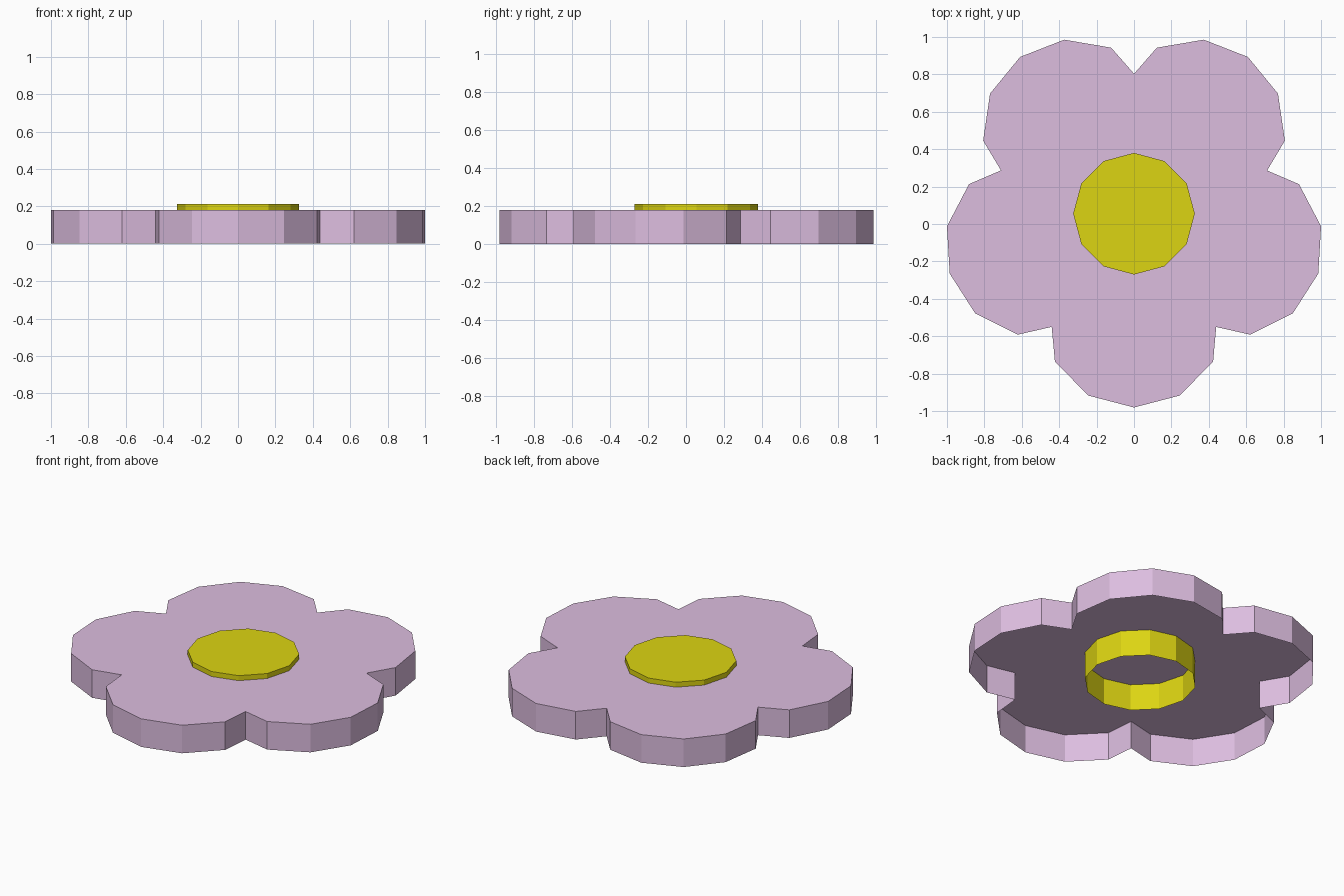
import bpy
import bmesh
from math import sin, cos, pi, tau
from mathutils import Matrix, Vector

if "Cube" in bpy.data.objects:
    bpy.data.objects.remove(bpy.data.objects["Cube"], do_unlink=True)

CENTRE_Y = 0.055


def material(name, colour):
    mat = bpy.data.materials.new(name)
    mat.use_nodes = True
    mat.diffuse_color = (*colour, 1)
    mat.node_tree.nodes["Principled BSDF"].inputs["Base Color"].default_value = (*colour, 1)
    return mat


def open_shell(name, outline, bottom, top, mat):
    """Flat top with walls hanging from it, open underneath."""
    bm = bmesh.new()
    upper = [bm.verts.new((p.x, p.y, top)) for p in outline]
    lower = [bm.verts.new((p.x, p.y, bottom)) for p in outline]
    bm.faces.new(upper)
    for i in range(len(outline)):
        j = (i + 1) % len(outline)
        bm.faces.new((lower[i], lower[j], upper[j], upper[i]))
    mesh = bpy.data.meshes.new(name)
    bm.to_mesh(mesh)
    bm.free()
    mesh.materials.append(mat)
    obj = bpy.data.objects.new(name, mesh)
    obj.location.y = CENTRE_Y
    bpy.context.collection.objects.link(obj)
    return obj


lilac = material("lilac", (0.72, 0.51, 0.74))
yellow = material("yellow", (0.72, 0.66, 0.006))

# One petal pointing to the front, from its notch round to the far side
half = [(-0.44, -0.605), (-0.423, -0.79), (-0.245, -0.972)]
petal = [Vector(p) for p in half] + [Vector((0, -1.036))]
petal += [Vector((-x, y)) for x, y in reversed(half[1:])]

# Five petals make the flower outline
outline = []
for k in range(5):
    turn = Matrix.Rotation(k * tau / 5, 2)
    outline += [turn @ p for p in petal]
open_shell("petals", outline, 0, 0.18, lilac)

# Twelve-sided flower centre, passing through the petals
disc = [Vector((0.325 * sin(-a * pi / 6), 0.325 * cos(a * pi / 6))) for a in range(12)]
open_shell("flower_centre", disc, 0.01, 0.212, yellow)
